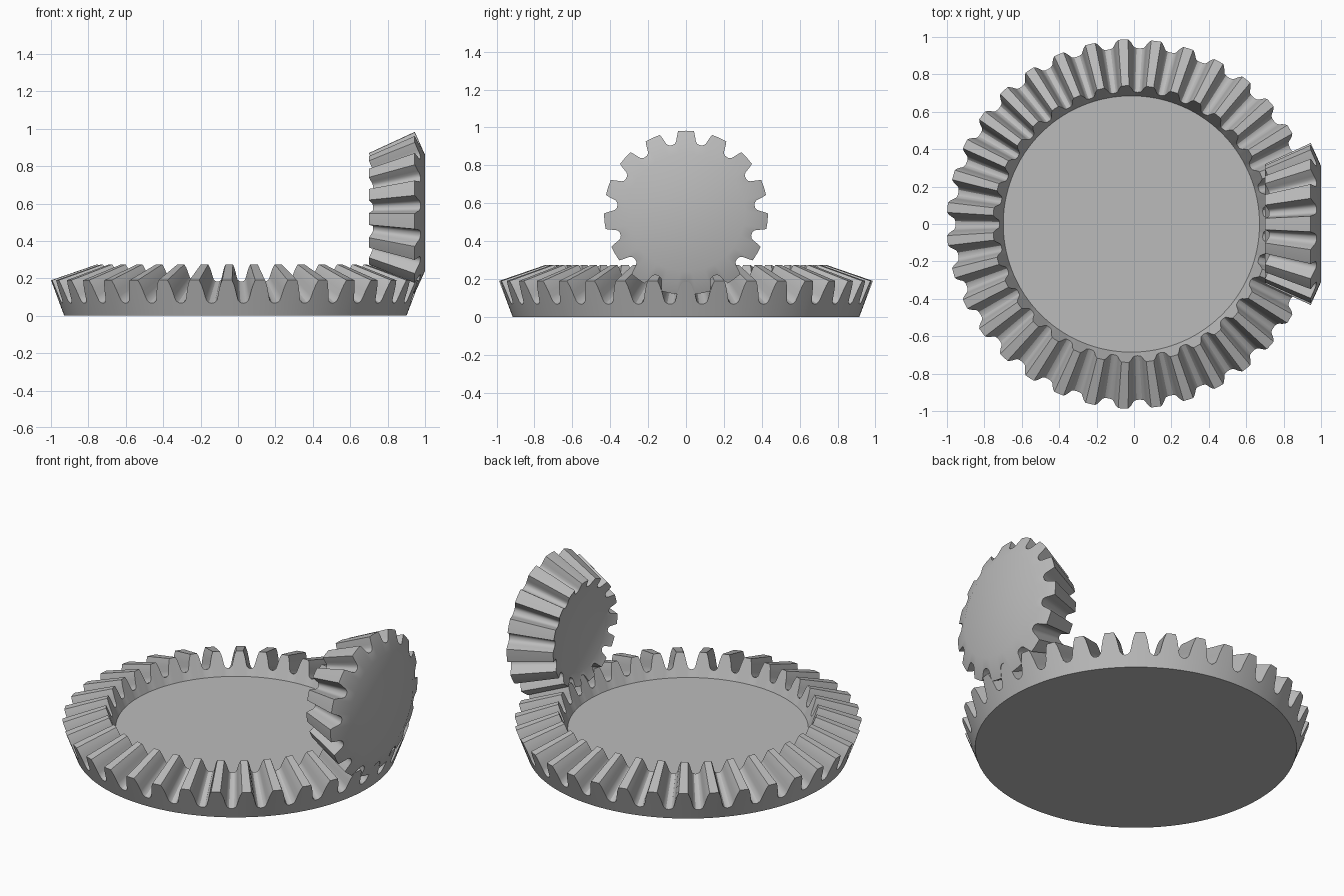
import bpy
import bmesh
from math import tau, cos, sin, radians, hypot

cube = bpy.data.objects.get("Cube")
if cube:
    bpy.data.objects.remove(cube, do_unlink=True)

steel = bpy.data.materials.new("plain grey steel")
steel.use_nodes = True
GREY = (0.5, 0.5, 0.5, 1)
steel.diffuse_color = GREY
steel.node_tree.nodes["Principled BSDF"].inputs["Base Color"].default_value = GREY


def bevel_gear(name, teeth, tip, inner_tip, depth, back_radius, hub, half_tooth, location, tilt=0):
    """Bevel gear on local z. Points are (radius, height); half_tooth is
    (fraction of pitch, fraction of tooth depth) from tip centre to valley."""
    profile = [(-f, d) for f, d in reversed(half_tooth)][:-1] + half_tooth[:-1]
    # Direction down the back cone, from the tip to the back face
    length = hypot(tip[0] - back_radius, tip[1])
    fall = ((back_radius - tip[0]) / length, -tip[1] / length)
    scale = inner_tip[0] / tip[0]

    bm = bmesh.new()

    def ring(start, tooth_depth):
        verts = []
        for t in range(teeth):
            for f, d in profile:
                a = (t + f) * tau / teeth
                r = start[0] + fall[0] * d * tooth_depth
                h = start[1] + fall[1] * d * tooth_depth
                verts.append(bm.verts.new((r * cos(a), r * sin(a), h)))
        return verts

    # Back face edge, outer tooth ends, inner tooth ends, recessed hub edge
    rings = [ring((back_radius, 0), 0), ring(tip, depth),
             ring(inner_tip, depth * scale), ring(hub, 0)]
    for lower, upper in zip(rings, rings[1:]):
        n = len(lower)
        for i in range(n):
            j = (i + 1) % n
            bm.faces.new((lower[i], lower[j], upper[j], upper[i]))
    bm.faces.new(list(reversed(rings[0])))
    bm.faces.new(rings[-1])
    bmesh.ops.recalc_face_normals(bm, faces=bm.faces)

    mesh = bpy.data.meshes.new(name)
    bm.to_mesh(mesh)
    bm.free()
    mesh.materials.append(steel)
    obj = bpy.data.objects.new(name, mesh)
    bpy.context.collection.objects.link(obj)
    obj.location = location
    obj.rotation_euler.y = radians(tilt)
    bpy.ops.object.select_all(action="DESELECT")
    obj.select_set(True)
    bpy.context.view_layer.objects.active = obj
    bpy.ops.object.shade_smooth_by_angle(angle=radians(30))
    return obj


# Large flat ring gear
bevel_gear("ring_gear", 35, (0.987, 0.19), (0.74, 0.275), 0.132, 0.915, (0.685, 0.14),
           [(0, 0), (0.15, 0), (0.21, 0.2), (0.26, 0.45), (0.3, 0.7),
            (0.34, 0.88), (0.41, 0.97), (0.5, 1)],
           (-0.014, 0, 0))

# Small upright pinion, its axis pointing at the ring gear's centre line
bevel_gear("pinion_gear", 15, (0.433, 0.055), (0.32, 0.3), 0.075, 0.31, (0.25, 0.27),
           [(0, 0), (0.23, 0), (0.27, 0.3), (0.3, 0.55), (0.33, 0.78),
            (0.38, 0.93), (0.44, 0.99), (0.5, 1)],
           (1.0, 0, 0.55), -90)
